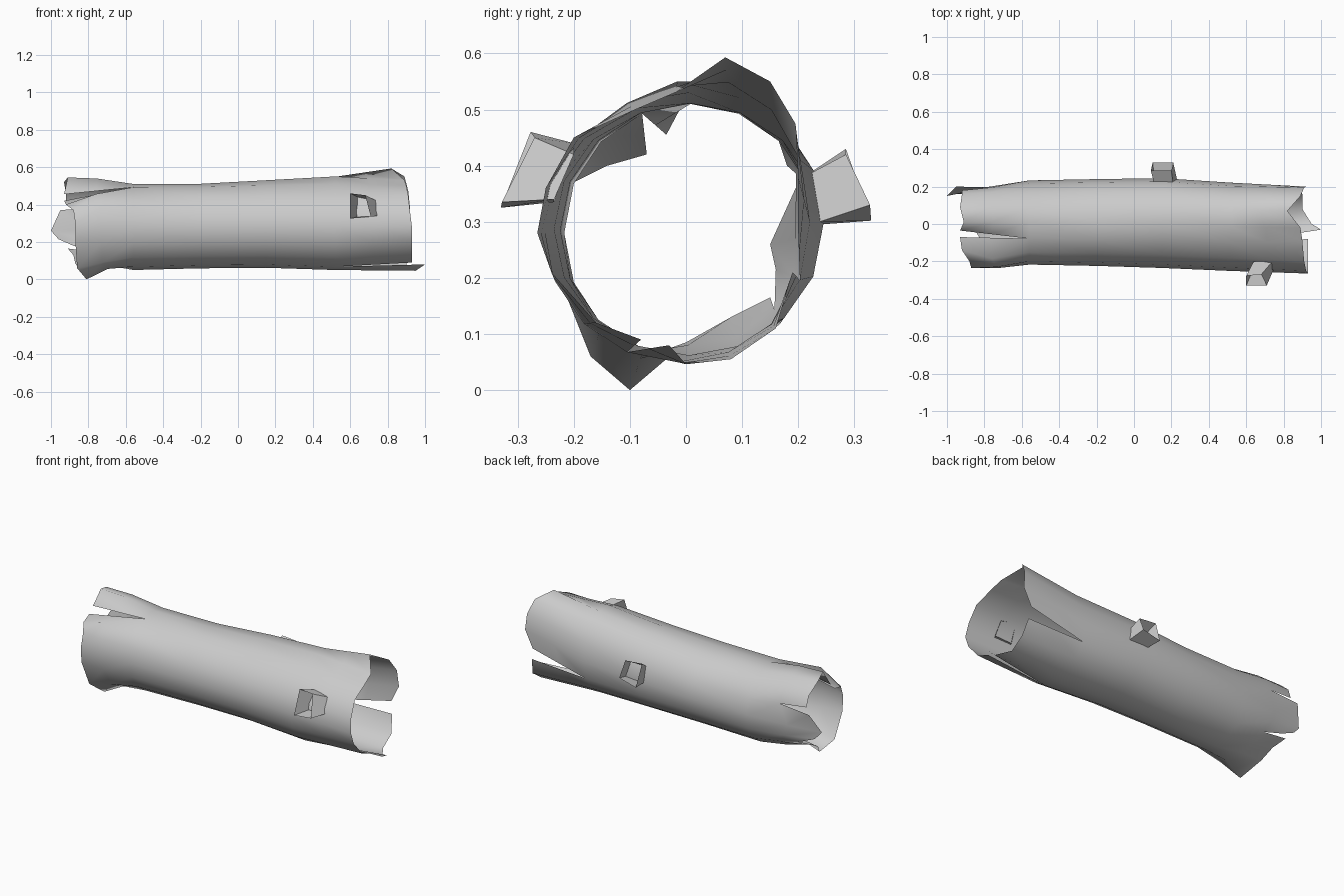
import bpy, bmesh, math
from mathutils import Vector

if "Cube" in bpy.data.objects:
    bpy.data.objects.remove(bpy.data.objects["Cube"])

N = 16  # columns around the trunk


def finish(bm, name, smooth):
    bmesh.ops.recalc_face_normals(bm, faces=bm.faces)
    me = bpy.data.meshes.new(name)
    bm.to_mesh(me)
    bm.free()
    ob = bpy.data.objects.new(name, me)
    bpy.context.collection.objects.link(ob)
    for p in me.polygons:
        p.use_smooth = smooth
    return ob


def strip(bm, a, b):
    for i in range(len(a) - 1):
        bm.faces.new((a[i], a[i + 1], b[i + 1], b[i]))


def ring(bm, x, cy, cz, ry, rz, lump):
    out = []
    for k in range(N):
        a = 2 * math.pi * k / N
        swell = lump * max(0, math.cos(a - .95)) ** 2
        out.append(bm.verts.new((x, cy + ry * math.cos(a),
                                 cz + rz * math.sin(a) + swell)))
    return out


# Torn flaps: (first column, rim points); neighbours share only the slit tip
left_flaps = [
    (1, [(-.92, .18, .40), (-.92, .16, .46), (-.93, .09, .52),
         (-.91, .01, .545), (-.93, -.035, .455)]),
    (5, [(-.93, -.07, .42), (-.92, -.14, .40), (-.88, -.20, .37),
         (-.87, -.235, .30), (-.87, -.23, .21), (-.86, -.17, .06),
         (-.81, -.10, .0), (-.87, 0, .085), (-.88, .08, .13),
         (-.91, .15, .165)]),
    (14, [(-.88, .16, .18), (-.96, .16, .215), (-1, .15, .26),
          (-.95, .20, .37)]),
]
right_flaps = [
    (-1, [(.87, .20, .28), (.92, .20, .38), (.91, .195, .475),
          (.89, .15, .55), (.82, .07, .593), (.89, -.02, .53),
          (.90, -.09, .50), (.91, -.20, .45), (.92, -.25, .36),
          (.93, -.265, .28), (.93, -.24, .21), (.93, -.16, .12),
          (.93, -.08, .09)]),
    (11, [(1, -.03, .08), (.95, 0, .046), (.90, .08, .055),
          (.90, .16, .11), (.88, .19, .21)]),
]


def add_flaps(bm, base, flaps, t, bulge, special, short):
    """Flaps run base ring -> belled middle -> rim; short slits share the middle."""
    shared = {}
    for start, rim in flaps:
        mid, end = [], []
        cols = [(start + i) % N for i in range(len(rim))]
        for i, (k, p) in enumerate(zip(cols, rim)):
            m = base[k].co.lerp(Vector(p), t)
            if 0 < i < len(rim) - 1:
                f = special.get(k, bulge)
                m.y *= f
                m.z = .285 + (m.z - .285) * f
            v = shared.get(k) or bm.verts.new(m)
            if k in short:
                shared[k] = v
            mid.append(v)
            end.append(bm.verts.new(p))
        strip(bm, [base[k] for k in cols], mid)
        strip(bm, mid, end)


# Hollow trunk
bm = bmesh.new()
rings = [ring(bm, -.56, .008, .28, .225, .23, 0),
         ring(bm, -.2, .008, .285, .232, .226, 0),
         ring(bm, .15, .005, .287, .24, .225, .027),
         ring(bm, .52, -.015, .282, .236, .232, .055)]
for a, b in zip(rings, rings[1:]):
    strip(bm, a + a[:1], b + b[:1])
add_flaps(bm, rings[0], left_flaps, .55, 1.04,
          {6: 1.28, 7: 1.15, 10: .98, 11: .9, 12: .95}, {1, 14})
add_flaps(bm, rings[-1], right_flaps, .5, 1.0, {}, set())
finish(bm, "hollow_log", True)


# Broken branch stubs: open four-sided tubes
def stub(name, base, tip):
    bm = bmesh.new()
    a = [bm.verts.new(p) for p in base]
    b = [bm.verts.new(p) for p in tip]
    strip(bm, a + a[:1], b + b[:1])
    finish(bm, name, False)


stub("front_branch_stub",
     [(.64, -.20, .44), (.74, -.20, .42), (.75, -.235, .34), (.64, -.235, .335)],
     [(.60, -.277, .46), (.68, -.27, .45), (.71, -.328, .335), (.60, -.33, .325)])
stub("back_branch_stub",
     [(.11, .21, .38), (.21, .21, .38), (.23, .238, .30), (.11, .238, .295)],
     [(.09, .285, .43), (.20, .285, .42), (.21, .328, .33), (.10, .33, .302)])
